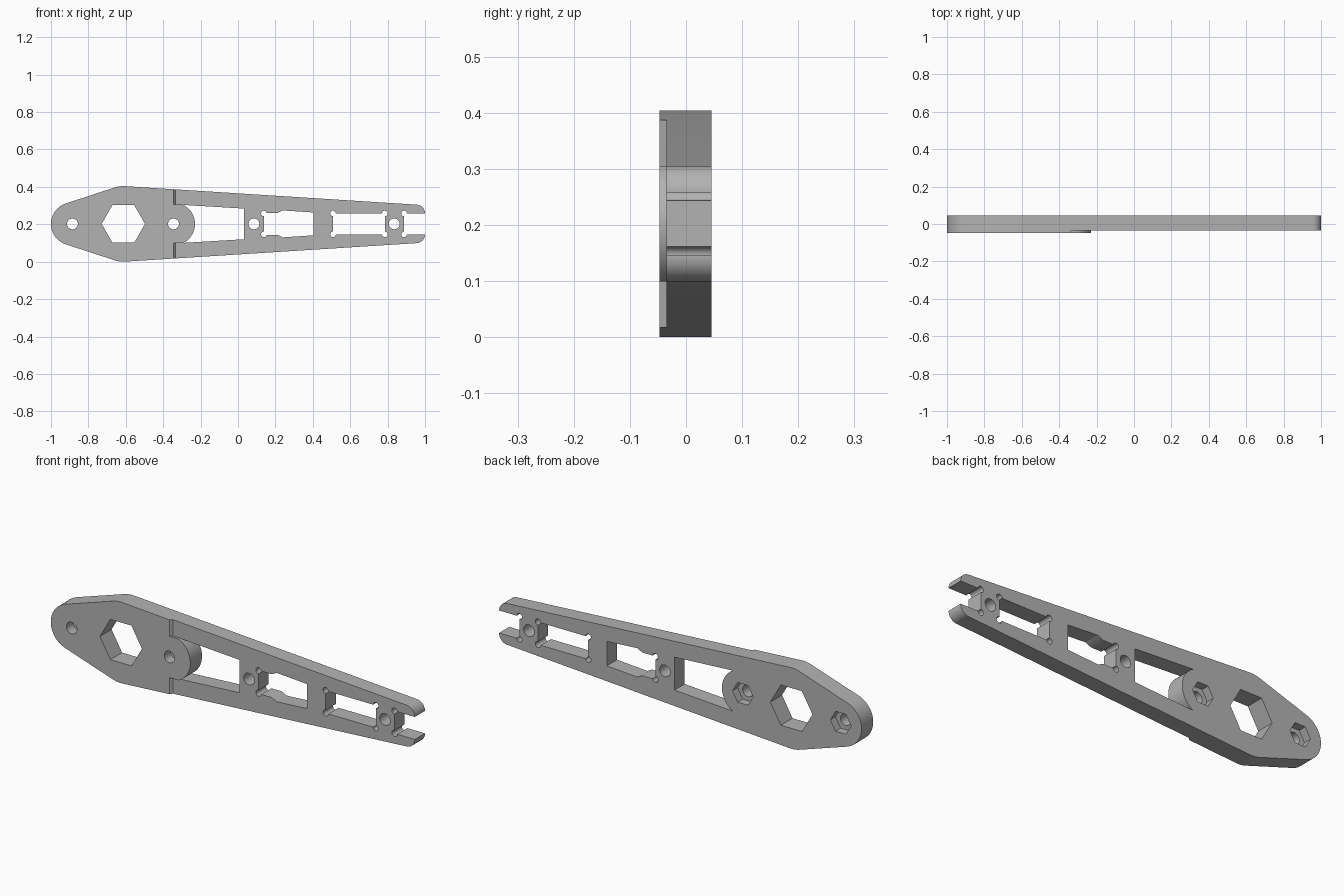
import bpy
import bmesh
from math import cos, sin, pi, radians
from mathutils.geometry import convex_hull_2d

MID = 0.202                      # height of the arm's centre line
FRONT, STEP, BACK = -0.047, -0.035, 0.045

cube = bpy.data.objects.get("Cube")
if cube:
    bpy.data.objects.remove(cube, do_unlink=True)

grey = bpy.data.materials.new("plain_grey")
grey.use_nodes = True
colour = (0.45, 0.45, 0.45, 1)
grey.diffuse_color = colour
grey.node_tree.nodes["Principled BSDF"].inputs["Base Color"].default_value = colour


def circle(x, z, r, n=64):
    return [(x + r * cos(2 * pi * i / n), z + r * sin(2 * pi * i / n)) for i in range(n)]


def mirrored(upper):
    """Close an upper half profile with its reflection in the centre line."""
    return upper + [(x, -z) for x, z in reversed(upper)]


def prism(name, profile, y0, y1):
    """Extrude an (x, z) profile, measured from the centre line, along y."""
    bm = bmesh.new()
    face = bm.faces.new([bm.verts.new((x, y0, z + MID)) for x, z in profile])
    ext = bmesh.ops.extrude_face_region(bm, geom=[face])
    moved = [v for v in ext["geom"] if isinstance(v, bmesh.types.BMVert)]
    bmesh.ops.translate(bm, verts=moved, vec=(0, y1 - y0, 0))
    bmesh.ops.recalc_face_normals(bm, faces=bm.faces)
    mesh = bpy.data.meshes.new(name)
    bm.to_mesh(mesh)
    bm.free()
    mesh.materials.append(grey)
    obj = bpy.data.objects.new(name, mesh)
    bpy.context.collection.objects.link(obj)
    return obj


def combine(target, tool, operation="DIFFERENCE"):
    """Apply a boolean and discard the tool."""
    bpy.context.view_layer.objects.active = target
    mod = target.modifiers.new(tool.name, "BOOLEAN")
    mod.operation, mod.solver, mod.object = operation, "EXACT", tool
    bpy.ops.object.modifier_apply(modifier=mod.name)
    bpy.data.objects.remove(tool, do_unlink=True)


def cut(name, profile, y0=-0.1, y1=0.1):
    combine(arm, prism(name, profile, y0, y1))


# Tapered plate: outline wrapped around end, shoulder and tip circles
outline = circle(-0.885, 0, 0.115)
for side in (1, -1):
    outline += circle(-0.613, side * 0.052, 0.15, 128)
    outline += circle(0.953, side * 0.056, 0.047)
arm = prism("tapered_arm", [outline[i] for i in convex_hull_2d(outline)], FRONT, BACK)

# Thinner front along the long rails, with a sloping step
step = prism("rail_step", mirrored([(-0.335, 0.3), (1.2, 0.3)]), -0.1, STEP)
for v in step.data.vertices:
    if v.co.x < 0 and v.co.y < -0.09:
        v.co.x -= 0.054
combine(arm, step)

# Windows and end slot
cut("long_window", mirrored([(-0.32, 0.103), (0.032, 0.082)]))
cut("notched_window", mirrored([(0.138, 0.058), (0.21, 0.058), (0.238, 0.072), (0.405, 0.061)]))
cut("plain_window", mirrored([(0.508, 0.056), (0.785, 0.056)]))
cut("end_slot", mirrored([(0.888, 0.056), (1.1, 0.056)]))

# Round corner reliefs
for x in (0.138, 0.508, 0.785, 0.888):
    for side in (1, -1):
        cut("corner_relief", circle(x, side * 0.056, 0.015, 24))

# Round boss at the end of the head
boss = [(x, max(-0.103, min(0.103, z))) for x, z in circle(-0.345, 0, 0.115, 96)]
boss = [boss[i] for i in convex_hull_2d(boss)]
combine(arm, prism("boss", boss, FRONT, BACK), "UNION")

# Large hexagon opening, bolt holes and nut pockets in the back
cut("hexagon_opening", circle(-0.613, 0, 0.116, 6))
for x in (-0.885, -0.345, 0.085, 0.835):
    cut("bolt_hole", circle(x, 0, 0.029, 32))
for x in (-0.885, -0.345):
    cut("nut_pocket", circle(x, 0, 0.057, 6), 0.005, 0.1)

# Smooth curves, sharp edges
bpy.ops.object.select_all(action="DESELECT")
arm.select_set(True)
bpy.context.view_layer.objects.active = arm
bpy.ops.object.shade_smooth_by_angle(angle=radians(30))
